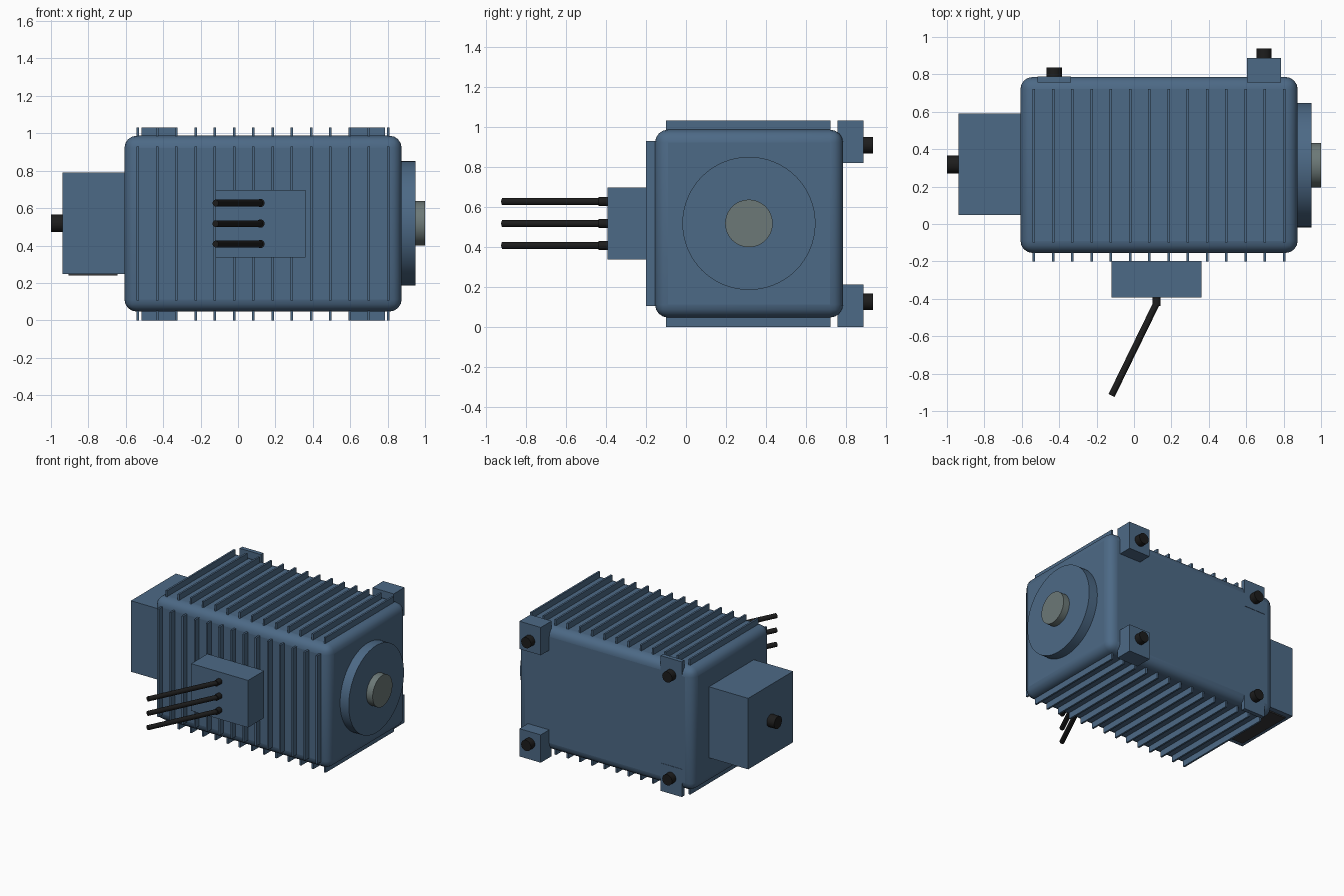
import bpy, math
from mathutils import Vector

if "Cube" in bpy.data.objects:
    bpy.data.objects.remove(bpy.data.objects["Cube"])


def material(name, rgb):
    m = bpy.data.materials.new(name)
    m.diffuse_color = (*rgb, 1)
    m.use_nodes = True
    m.node_tree.nodes["Principled BSDF"].inputs["Base Color"].default_value = m.diffuse_color
    return m


BLUE = material("blue_paint", (0.073, 0.142, 0.238))
BLACK = material("black_rubber", (0.012, 0.012, 0.012))
STEEL = material("grey_steel", (0.15, 0.19, 0.185))
DARK = material("dark_grey", (0.04, 0.04, 0.042))


def box(name, x, y, z, mat=BLUE, bevel=0):
    """Box from (min, max) ranges, optionally with rounded edges."""
    bpy.ops.mesh.primitive_cube_add(size=1)
    o = bpy.context.object
    o.name = name
    for v in o.data.vertices:
        v.co = [r[0] if c < 0 else r[1] for c, r in zip(v.co, (x, y, z))]
    o.data.materials.append(mat)
    if bevel:
        b = o.modifiers.new("round", "BEVEL")
        b.width = bevel
        b.segments = 4
        bpy.ops.object.shade_smooth_by_angle(angle=math.radians(35))
    return o


def rod(name, a, b, r, mat=BLACK, sides=32):
    """Cylinder between two points."""
    a, b = Vector(a), Vector(b)
    d = b - a
    bpy.ops.mesh.primitive_cylinder_add(
        vertices=sides, radius=r, depth=d.length, location=(a + b) / 2,
        rotation=d.to_track_quat("Z", "Y").to_euler())
    o = bpy.context.object
    o.name = name
    o.data.materials.append(mat)
    bpy.ops.object.shade_smooth_by_angle(angle=math.radians(35))
    return o


# Main housing
box("motor_housing", (-0.607, 0.875), (-0.155, 0.786), (0.047, 0.987), bevel=0.065)

# Cooling fins on top, bottom and front
for i in range(14):
    x = -0.535 + i * 0.1029
    xr = (x - 0.007, x + 0.007)
    box("top_fin", xr, (-0.1, 0.723), (0.95, 1.032))
    box("bottom_fin", xr, (-0.1, 0.723), (0, 0.08))
    box("front_fin", xr, (-0.2, -0.12), (0.105, 0.93))

# Drive end: flange and shaft
rod("end_flange", (0.85, 0.315, 0.518), (0.948, 0.315, 0.518), 0.333, BLUE, 64)
rod("drive_shaft", (0.94, 0.315, 0.518), (1.0, 0.315, 0.518), 0.119, STEEL, 48)

# Rear control box with cable gland and base plate
box("rear_box", (-0.938, -0.58), (0.048, 0.59), (0.248, 0.79))
rod("rear_gland", (-1.0, 0.318, 0.518), (-0.93, 0.318, 0.518), 0.047)
box("rear_box_plate", (-0.905, -0.645), (0.09, 0.55), (0.239, 0.248), DARK)

# Terminal box with three bent cables
box("terminal_box", (-0.12, 0.36), (-0.393, -0.198), (0.337, 0.697))
for z in (0.408, 0.517, 0.627):
    rod("cable_sleeve", (0.12, -0.385, z), (0.12, -0.438, z), 0.022, sides=20)
    rod("cable", (0.12, -0.425, z), (-0.12, -0.917, z), 0.018, sides=20)

# Mounting blocks and bolts on the back
for z0, z1, zb in ((0, 0.212, 0.125), (0.82, 1.032, 0.91)):
    for x0, x1, xb, y in ((-0.517, -0.337, -0.427, 0.789), (0.605, 0.785, 0.695, 0.888)):
        box("mounting_block", (x0, x1), (0.757, y), (z0, z1))
        rod("mounting_bolt", (xb, y - 0.01, zb), (xb, y + 0.049, zb), 0.041)
